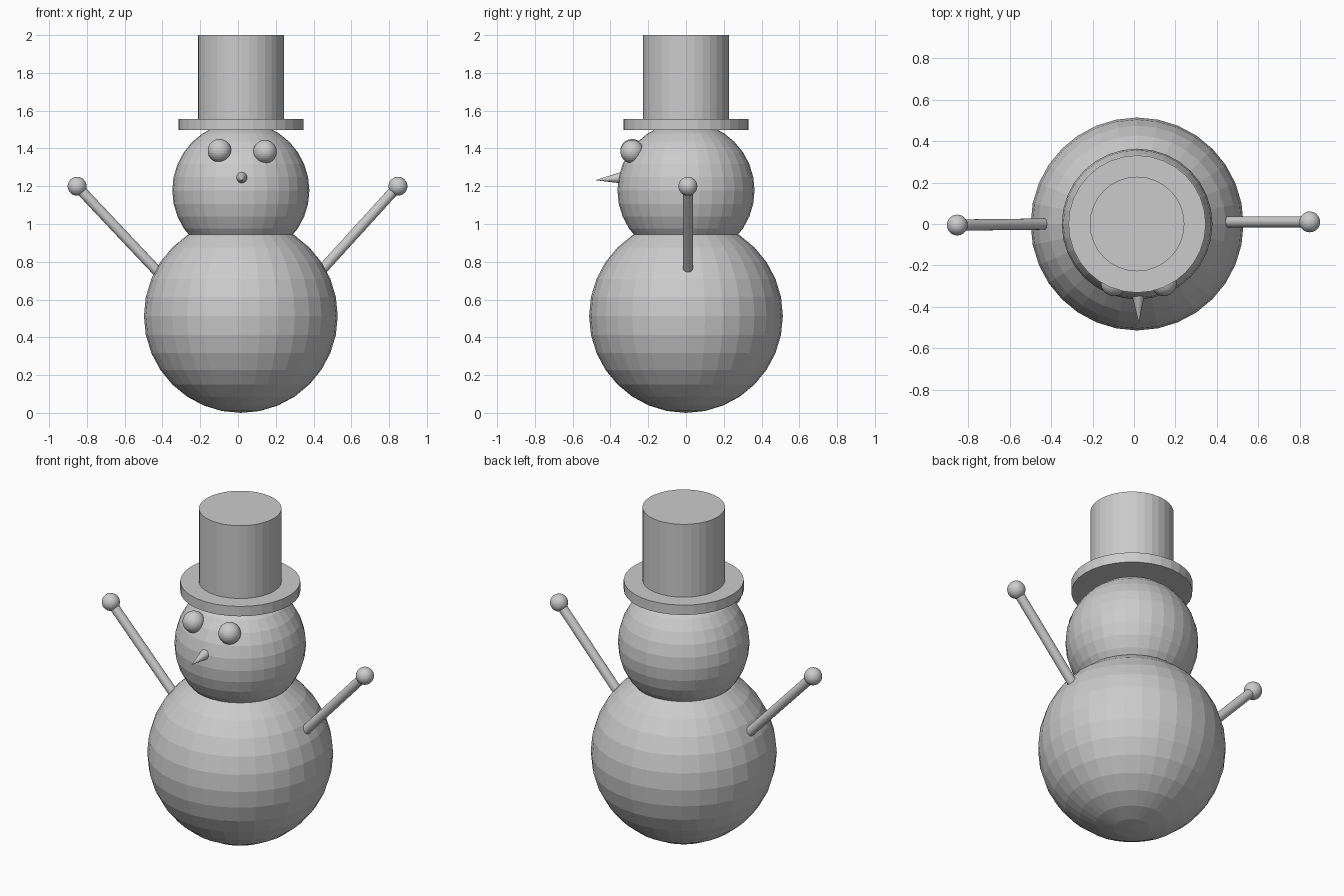
import bpy
from mathutils import Vector

if "Cube" in bpy.data.objects:
    bpy.data.objects.remove(bpy.data.objects["Cube"])

CX = 0.015  # body axis


def ball(name, loc, r, seg=32, rings=16):
    bpy.ops.mesh.primitive_uv_sphere_add(segments=seg, ring_count=rings, radius=r, location=loc)
    bpy.context.object.name = name


def disc(name, z0, z1, r):
    bpy.ops.mesh.primitive_cylinder_add(vertices=32, radius=r, depth=z1 - z0,
                                        location=(CX, 0, (z0 + z1) / 2))
    bpy.context.object.name = name


def rod(name, a, b, r1, r2, sides=32):
    """Tapered or straight round rod from a to b."""
    a, b = Vector(a), Vector(b)
    d = b - a
    bpy.ops.mesh.primitive_cone_add(vertices=sides, radius1=r1, radius2=r2, depth=d.length,
                                    location=(a + b) / 2,
                                    rotation=d.to_track_quat('Z', 'Y').to_euler())
    bpy.context.object.name = name


# Snowballs
ball("body", (CX, 0, 0.513), 0.513)
ball("head", (CX, 0, 1.178), 0.363)

# Top hat
disc("hat_brim", 1.497, 1.557, 0.331)
disc("hat_crown", 1.53, 2.0, 0.228)

# Face
ball("left_eye", (-0.098, -0.285, 1.388), 0.062)
ball("right_eye", (0.143, -0.285, 1.383), 0.062)
rod("nose", (0.02, -0.33, 1.246), (0.023, -0.479, 1.232), 0.033, 0.0)

# Arms with round hands
for side, shoulder, hand in (("left", (-0.39, 0, 0.71), (-0.852, -0.005, 1.20)),
                             ("right", (0.41, 0.01, 0.72), (0.847, 0.01, 1.20))):
    rod(side + "_arm", shoulder, hand, 0.027, 0.027)
    ball(side + "_hand", hand, 0.05)
